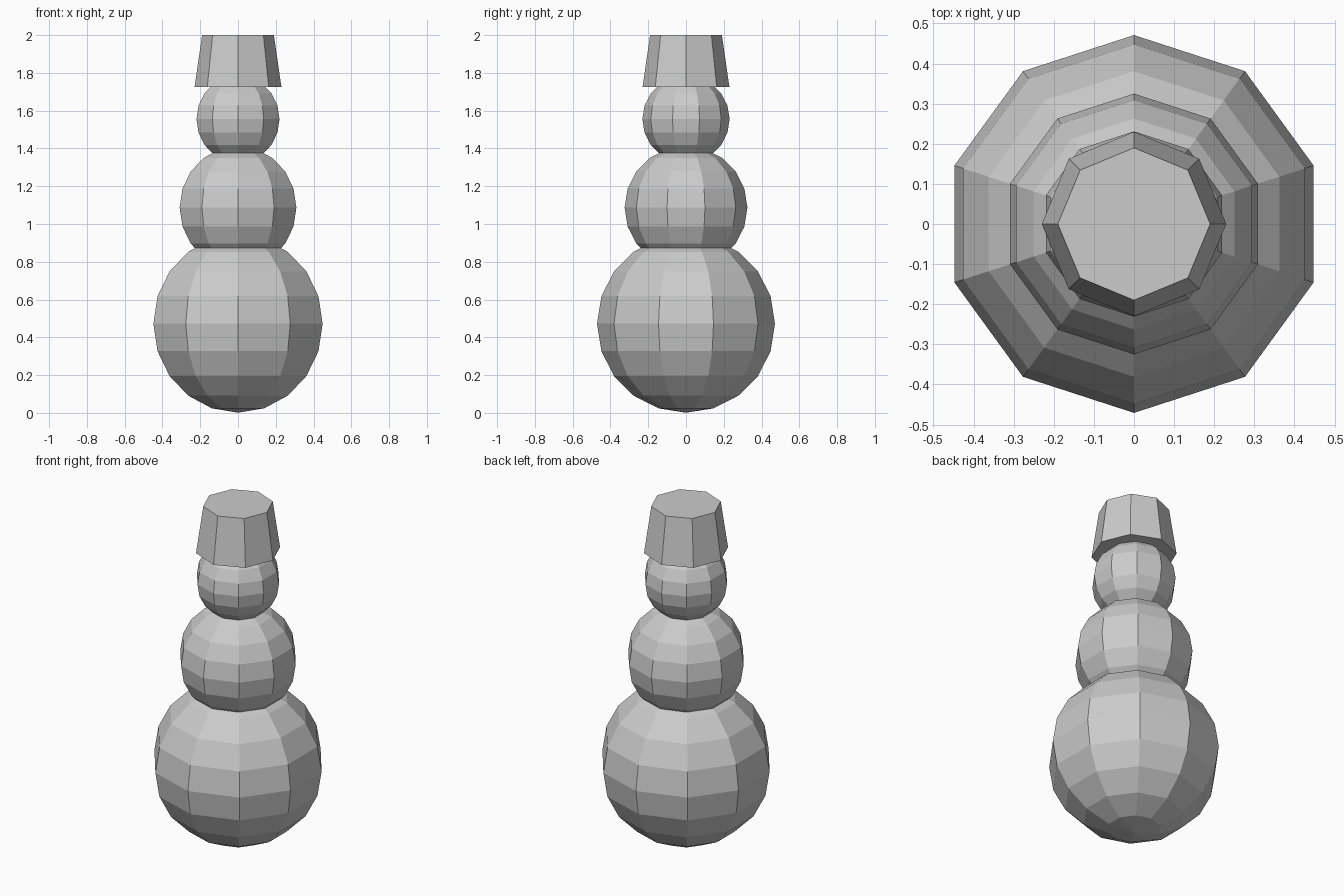
import bpy
import bmesh
from mathutils import Matrix

if "Cube" in bpy.data.objects:
    bpy.data.objects.remove(bpy.data.objects["Cube"])


def make_object(name, bm, z):
    mesh = bpy.data.meshes.new(name)
    bm.to_mesh(mesh)
    bm.free()
    obj = bpy.data.objects.new(name, mesh)
    obj.location.z = z
    bpy.context.collection.objects.link(obj)
    return obj


def snowball(name, radius, z):
    # ten-sided ball with a corner on the front and back
    bm = bmesh.new()
    bmesh.ops.create_uvsphere(bm, u_segments=10, v_segments=10, radius=radius)
    corner = max(bm.verts, key=lambda v: v.co.y)
    if abs(corner.co.x) > 0.01 * radius:
        bmesh.ops.rotate(bm, verts=bm.verts,
                         matrix=Matrix.Rotation(1.5707963, 3, 'Z'))
    return make_object(name, bm, z)


# Three stacked snowballs
for name, radius, z in (("lower_body", 0.471, 0.472),
                        ("upper_body", 0.325, 1.087),
                        ("head", 0.231, 1.555)):
    snowball(name, radius, z)

# Tapered eight-sided hat
hat_bottom, hat_top = 1.725, 2.0
bm = bmesh.new()
bmesh.ops.create_cone(bm, cap_ends=True, segments=8, radius1=0.23,
                      radius2=0.19, depth=hat_top - hat_bottom)
make_object("hat", bm, (hat_bottom + hat_top) / 2)
